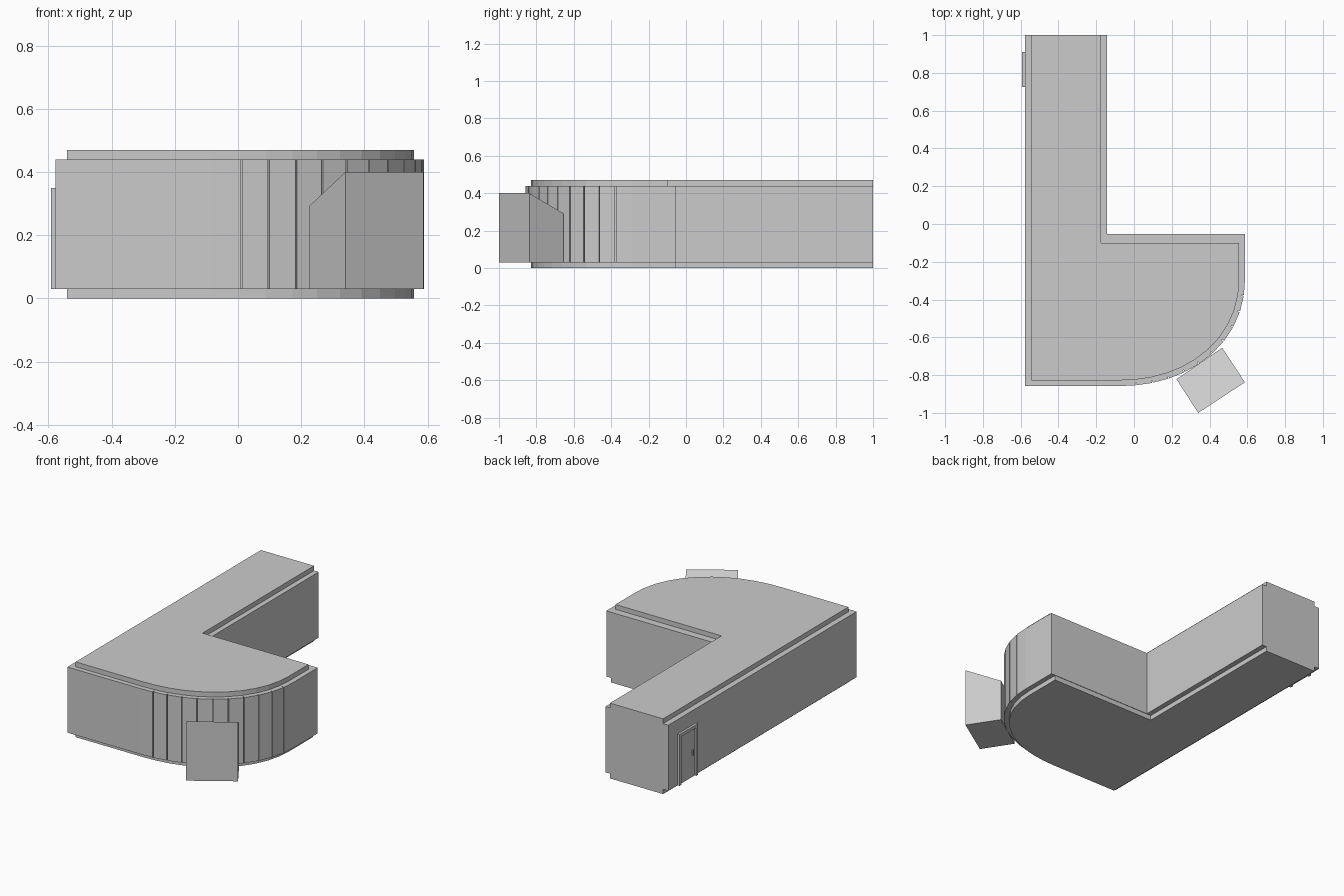
import bpy, bmesh, math
from mathutils import Vector

if "Cube" in bpy.data.objects:
    bpy.data.objects.remove(bpy.data.objects["Cube"])


def make_object(name, bm):
    bmesh.ops.recalc_face_normals(bm, faces=bm.faces[:])
    me = bpy.data.meshes.new(name)
    bm.to_mesh(me)
    bm.free()
    ob = bpy.data.objects.new(name, me)
    bpy.context.collection.objects.link(ob)
    return ob


def prism(name, outline, z0, z1):
    bm = bmesh.new()
    face = bm.faces.new([bm.verts.new((p[0], p[1], z0)) for p in outline])
    ext = bmesh.ops.extrude_face_region(bm, geom=[face], use_keep_orig=True)
    for v in ext["geom"]:
        if isinstance(v, bmesh.types.BMVert):
            v.co.z = z1
    return make_object(name, bm)


def box(name, x0, x1, y0, y1, z0, z1):
    return prism(name, [(x0, y0), (x1, y0), (x1, y1), (x0, y1)], z0, z1)


def corner_curve(a, b, count, n=2.1, centre=(-0.08, -0.29)):
    """Rounded corner, sampled at equal arc lengths."""
    fine = []
    for i in range(601):
        t = math.pi / 2 * i / 600
        fine.append(Vector((centre[0] + a * max(math.sin(t), 0) ** (2 / n),
                            centre[1] - b * max(math.cos(t), 0) ** (2 / n))))
    dist = [0.0]
    for p, q in zip(fine, fine[1:]):
        dist.append(dist[-1] + (q - p).length)
    pts, k = [], 0
    for i in range(count + 1):
        target = dist[-1] * i / count
        while k < 600 and dist[k] < target - 1e-6:
            k += 1
        pts.append(fine[k])
    return pts


def with_grooves(pts, half=0.0025, depth=0.012):
    """Cut a narrow slot at every inner point of the curve."""
    out = [pts[0]]
    for p, c, n in zip(pts, pts[1:], pts[2:]):
        d0, d1 = (c - p).normalized(), (n - c).normalized()
        t = (d0 + d1).normalized()
        inward = Vector((-t.y, t.x)) * depth
        a, b = c - d0 * half, c + d1 * half
        out += [a, a + inward, b + inward, b]
    return out + [pts[-1]]


def building_outline(curve, left, right, notch_y, arm_x, front):
    return ([(left, front)] + list(curve)
            + [(right, notch_y), (arm_x, notch_y), (arm_x, 1.0), (left, 1.0)])


# Main L-shaped walls with a panelled rounded corner
wall_curve = with_grooves(corner_curve(0.668, 0.568, 11))
prism("walls", building_outline(wall_curve, -0.578, 0.588, -0.053, -0.143, -0.858), 0.03, 0.44)

# Inset roof slab and plinth
slab_curve = corner_curve(0.637, 0.538, 11)
prism("roof_slab", building_outline(slab_curve, -0.542, 0.557, -0.10, -0.175, -0.828), 0.44, 0.47)
prism("plinth", building_outline(slab_curve, -0.542, 0.557, -0.056, -0.175, -0.828), 0.0, 0.03)

# Entrance porch with a top sloping back towards the wall
porch = prism("entrance_porch", [(0.34, -1.0), (0.587, -0.838), (0.467, -0.655), (0.225, -0.822)], 0.03, 0.40)
for v in porch.data.vertices:
    if v.co.z > 0.3 and v.co.y > -0.83:
        v.co.z = 0.292

# Side door: frame, leaf and handle
for name, y0, y1 in (("door_post_rear", 0.89, 0.91), ("door_post_front", 0.725, 0.745)):
    box(name, -0.592, -0.575, y0, y1, 0.03, 0.35)
box("door_lintel", -0.592, -0.575, 0.745, 0.89, 0.33, 0.35)
box("door_leaf", -0.582, -0.575, 0.745, 0.89, 0.03, 0.33)
box("door_handle", -0.589, -0.581, 0.762, 0.77, 0.165, 0.20)
